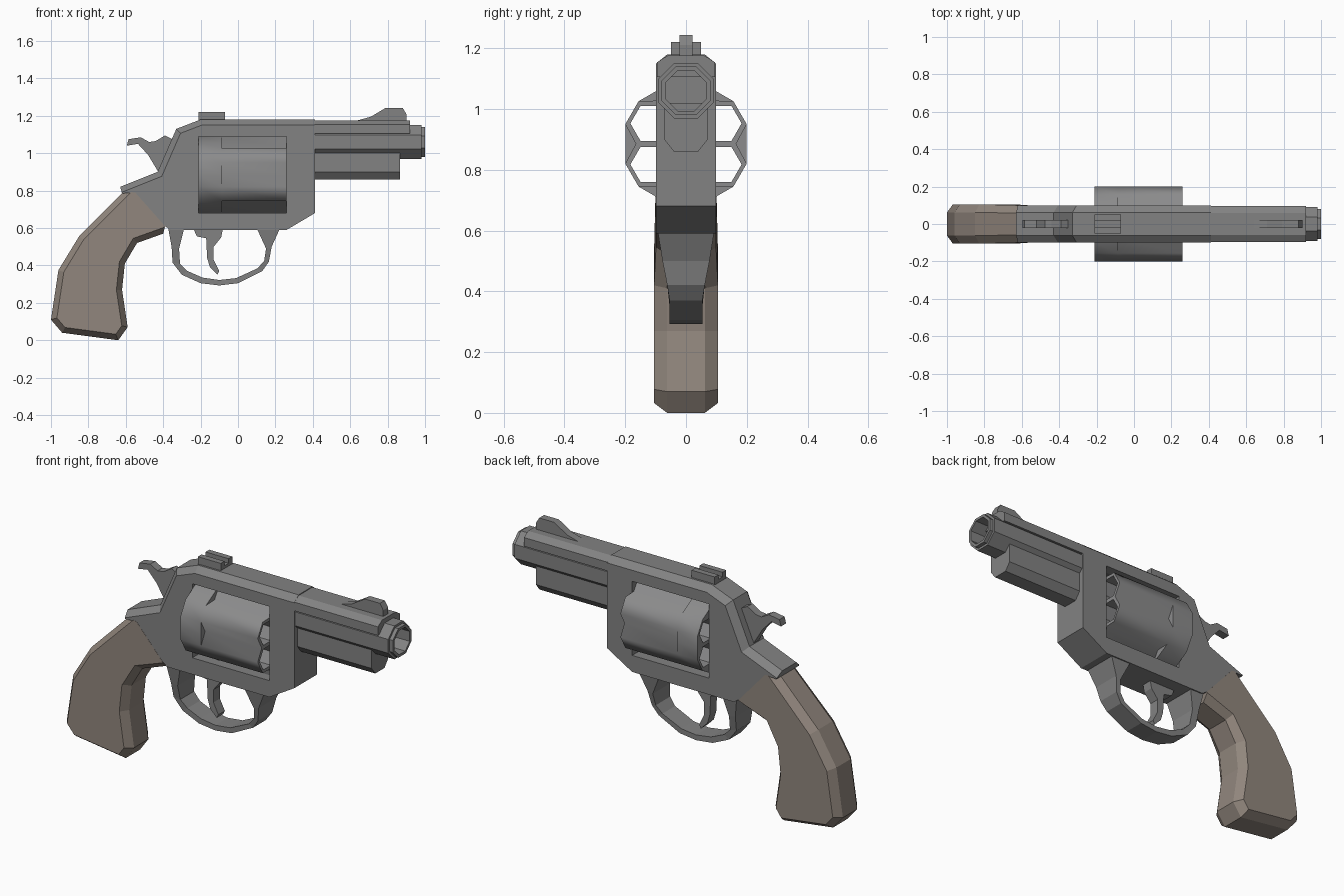
import bpy, bmesh
from math import sin, cos, pi, radians
from mathutils import Vector

if "Cube" in bpy.data.objects:
    bpy.data.objects.remove(bpy.data.objects["Cube"])


def material(name, color):
    m = bpy.data.materials.new(name)
    m.diffuse_color = color
    m.use_nodes = True
    m.node_tree.nodes["Principled BSDF"].inputs["Base Color"].default_value = m.diffuse_color
    return m


steel = material("dark_steel", (.225, .225, .225, 1))
bright = material("cylinder_steel", (.26, .26, .262, 1))
wood = material("grip_wood", (.285, .24, .205, 1))


def loft(name, rings, mat=steel):
    """Skin equal-length rings of 3D points and cap both ends."""
    bm = bmesh.new()
    vs = [[bm.verts.new(p) for p in r] for r in rings]
    n = len(vs[0])
    for a, b in zip(vs, vs[1:]):
        for i in range(n):
            j = (i + 1) % n
            bm.faces.new((a[i], a[j], b[j], b[i]))
    bm.faces.new(vs[0])
    bm.faces.new(vs[-1])
    bmesh.ops.remove_doubles(bm, verts=bm.verts, dist=1e-5)
    bmesh.ops.recalc_face_normals(bm, faces=bm.faces)
    me = bpy.data.meshes.new(name)
    bm.to_mesh(me)
    bm.free()
    me.materials.append(mat)
    ob = bpy.data.objects.new(name, me)
    bpy.context.collection.objects.link(ob)
    return ob


def inset(pts, dists):
    """Move each edge of an xz outline inward by its own distance."""
    p = [Vector(q) for q in pts]
    n = len(p)
    s = 1 if sum(p[i - 1].cross(p[i]) for i in range(n)) > 0 else -1
    lines = []
    for i in range(n):
        a, b = p[i], p[(i + 1) % n]
        d = (b - a).normalized()
        off = Vector((-d.y, d.x)) * s * dists[i]
        lines.append((a + off, b + off))
    out = []
    for i in range(n):
        (a, b), (c, d) = lines[i - 1], lines[i]
        u, v, w = b - a, d - c, c - a
        out.append(a + u * (w.cross(v) / u.cross(v)))
    return out


def plate(name, pts, w, dists=None, cham=0.0, mat=steel):
    """Side profile extruded across y, with optional chamfered rim."""
    def ring(q, y):
        return [(a[0], y, a[1]) for a in q]
    rings = [ring(pts, -w + cham), ring(pts, w - cham)]
    if dists:
        small = inset(pts, dists)
        rings = [ring(small, -w)] + rings + [ring(small, w)]
    return loft(name, rings, mat)


def bar(name, half, x0, x1):
    """Mirrored yz cross-section extruded along x."""
    sec = half + [(-y, z) for y, z in reversed(half)]
    return loft(name, [[(x, y, z) for y, z in sec] for x in (x0, x1)])


def cut(ob, cutters):
    for c in cutters:
        m = ob.modifiers.new("cut", 'BOOLEAN')
        m.operation, m.solver, m.object = 'DIFFERENCE', 'EXACT', c
    dg = bpy.context.evaluated_depsgraph_get()
    me = bpy.data.meshes.new_from_object(ob.evaluated_get(dg))
    ob.modifiers.clear()
    ob.data = me
    for c in cutters:
        bpy.data.objects.remove(c)


# frame with chamfered top and cylinder window
frame = plate("frame", [(-.55, .79), (-.62, .785), (-.63, .82), (-.43, .90),
                        (-.33, 1.13), (-.20, 1.18), (.412, 1.18), (.412, .68),
                        (.26, .59), (-.36, .59), (-.39, .61)], .098,
              [0, 0, .03, .03, .03, .03, 0, 0, 0, 0, 0], .037)
cut(frame, [plate("window_cutter", [(-.21, .681), (.26, .681),
                                    (.26, 1.089), (-.21, 1.089)], .3)])

# cylinder with V flutes and six chambers
CZ, R = .885, .21


def cyl_ring(x, rf):
    out = []
    for k in range(6):
        for a, r in ((-18, R), (0, rf), (18, R)):
            t = radians(60 * k + a)
            out.append((x, r * cos(t), CZ + r * sin(t)))
    return out


flat = R * cos(radians(18))
cylinder = loft("cylinder", [cyl_ring(-.21, flat), cyl_ring(-.085, flat),
                             cyl_ring(-.085, .165), cyl_ring(.26, .165)], bright)
holes = []
for k in range(6):
    t = radians(30 + 60 * k)
    cy, cz = .135 * cos(t), CZ + .135 * sin(t)
    holes.append(loft("chamber_cutter", [
        [(x, cy + .066 * cos(i * pi / 3), cz + .066 * sin(i * pi / 3))
         for i in range(6)] for x in (-.3, .35)], bright))
cut(cylinder, holes)
bpy.context.view_layer.objects.active = cylinder
cylinder.select_set(True)
bpy.ops.object.shade_smooth_by_angle(angle=radians(59))

# octagonal barrel with stepped muzzle and bore
rings = []
for x, ap in ((.41, .092), (.98, .092), (.98, .08), (1.0, .08),
              (1.0, .066), (.72, .066)):
    r = ap / cos(pi / 8)
    rings.append([(x, r * cos(pi / 8 + i * pi / 4), 1.06 + r * sin(pi / 8 + i * pi / 4))
                  for i in range(8)])
loft("barrel", rings)

# barrel rib and under-barrel housing
bar("barrel_rib", [(.096, 1.105), (.096, 1.153), (.06, 1.176)], .41, .92)
bar("under_barrel", [(.04, .86), (.072, .90), (.072, 1.02)], .41, .865)

# sights
plate("front_sight", [(.62, 1.17), (.71, 1.195), (.79, 1.243), (.88, 1.243),
                      (.90, 1.21), (.90, 1.165)], .021)
bar("rear_sight", [(.05, 1.17), (.05, 1.22), (.018, 1.22), (.018, 1.195)], -.21, -.07)

# hammer
plate("hammer", [(-.595, 1.04), (-.585, 1.075), (-.52, 1.085), (-.475, 1.06),
                 (-.44, 1.065), (-.39, 1.095), (-.34, 1.07), (-.38, .89),
                 (-.42, .89), (-.48, .99), (-.535, 1.05)], .022)

# trigger guard, wider where it meets the frame
outer = [(-.375, .61), (-.355, .50), (-.35, .415), (-.30, .35), (-.20, .305),
         (-.10, .293), (.0, .305), (.13, .37), (.165, .42), (.18, .50), (.23, .61)]
inner = [(-.285, .61), (-.315, .49), (-.31, .41), (-.27, .37), (-.19, .335),
         (-.10, .322), (-.01, .332), (.105, .385), (.14, .425), (.15, .49), (.095, .61)]


def gw(z):
    return .054 + .041 * max(0, min(1, (z - .38) / .21))


loft("trigger_guard", [[(o[0], -gw(o[1]), o[1]), (o[0], gw(o[1]), o[1]),
                        (i[0], gw(i[1]), i[1]), (i[0], -gw(i[1]), i[1])]
                       for o, i in zip(outer, inner)])

# trigger
plate("trigger", [(-.24, .60), (-.22, .555), (-.17, .545), (-.165, .44),
                  (-.15, .39), (-.11, .35), (-.10, .37), (-.13, .43),
                  (-.13, .50), (-.09, .55), (-.08, .60)], .028)

# grip, narrowing to meet the frame
grip = plate("grip", [(-.61, .795), (-.85, .555), (-.96, .375), (-1, .11),
                      (-.94, .04), (-.64, .0), (-.59, .07), (-.62, .27),
                      (-.605, .41), (-.54, .52), (-.40, .57), (-.39, .61),
                      (-.55, .79)], .105, [.03] * 10 + [0, 0, 0], .043, wood)
for v in grip.data.vertices:
    if v.co.x > -.63 and v.co.z > .54:
        v.co.y *= .94
